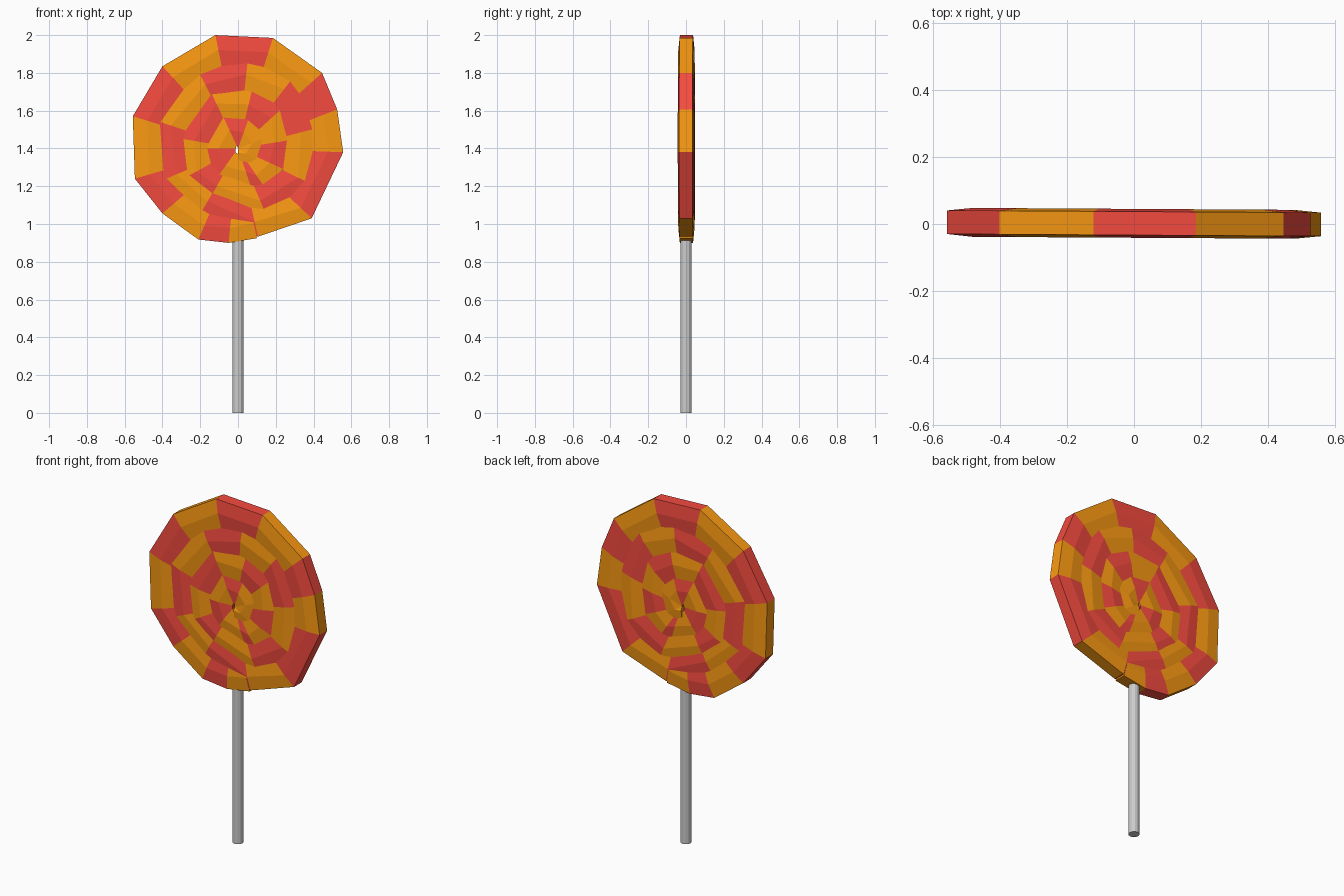
import bpy, bmesh, math

if "Cube" in bpy.data.objects:
    bpy.data.objects.remove(bpy.data.objects["Cube"])

CZ = 1.40  # height of the spiral centre


def material(name, rgb):
    m = bpy.data.materials.new(name)
    m.diffuse_color = (*rgb, 1)
    m.use_nodes = True
    m.node_tree.nodes["Principled BSDF"].inputs["Base Color"].default_value = m.diffuse_color
    return m


# Outer-edge corners (x, z) of the coil, from the outer end inward
outer_turn = [(.10, .925), (-.05, .90), (-.21, .918), (-.40, 1.056), (-.546, 1.24),
              (-.557, 1.57), (-.40, 1.835), (-.12, 2.0), (.185, 1.985), (.445, 1.80),
              (.525, 1.607), (.557, 1.38), (.39, 1.03), (.106, .933)]
inner_turns = [(-.19, 1.07), (-.38, 1.24), (-.41, 1.54), (-.20, 1.79), (.05, 1.85),
               (.28, 1.76), (.39, 1.50), (.37, 1.22), (.14, 1.07),
               (-.14, 1.15), (-.27, 1.25), (-.29, 1.45), (-.14, 1.69), (.07, 1.69),
               (.22, 1.60), (.25, 1.44), (.22, 1.30), (.13, 1.21), (.06, 1.22),
               (-.10, 1.26), (-.16, 1.40), (-.07, 1.55), (.05, 1.54), (.13, 1.45),
               (.09, 1.34), (0, 1.32)]

# Hexagonal cross-section: (distance in from the outer edge, y)
section = [(0, -.035), (.08, -.043), (.17, -.035), (.17, .035), (.08, .043), (0, .035)]

# Candy coil: sweep the section along the spiral, colours alternating per segment
bm = bmesh.new()
rings = []
for i, (x, z) in enumerate(outer_turn + inner_turns):
    a = math.atan2(z - CZ, x)
    r = math.hypot(x, z - CZ)
    if i >= len(outer_turn):
        r += .022  # tuck under the neighbouring turn
    ring = []
    for d, y in section:
        s = max(r - d, .002)
        px = s * math.cos(a)
        ring.append(bm.verts.new((px, y + .002 - .006 * px, CZ + s * math.sin(a))))
    rings.append(ring)
n = len(section)
count = len(rings) - 1
for i in range(count):
    colour = i % 2 if i < count - 3 else 0  # the heart of the spiral stays orange
    for k in range(n):
        q = (rings[i][k], rings[i][(k + 1) % n], rings[i + 1][(k + 1) % n], rings[i + 1][k])
        bm.faces.new(q).material_index = colour
bm.faces.new(rings[0])
bm.faces.new(rings[-1][::-1])
bmesh.ops.recalc_face_normals(bm, faces=bm.faces)
mesh = bpy.data.meshes.new("candy_coil")
bm.to_mesh(mesh)
bm.free()
mesh.materials.append(material("orange_candy", (.955, .32, .006)))
mesh.materials.append(material("red_candy", (.91, .07, .05)))
coil = bpy.data.objects.new("candy_coil", mesh)
bpy.context.collection.objects.link(coil)

# Stick
bpy.ops.mesh.primitive_cylinder_add(vertices=12, radius=.03, depth=1.0, location=(0, 0, .5))
bpy.context.object.name = "stick"
